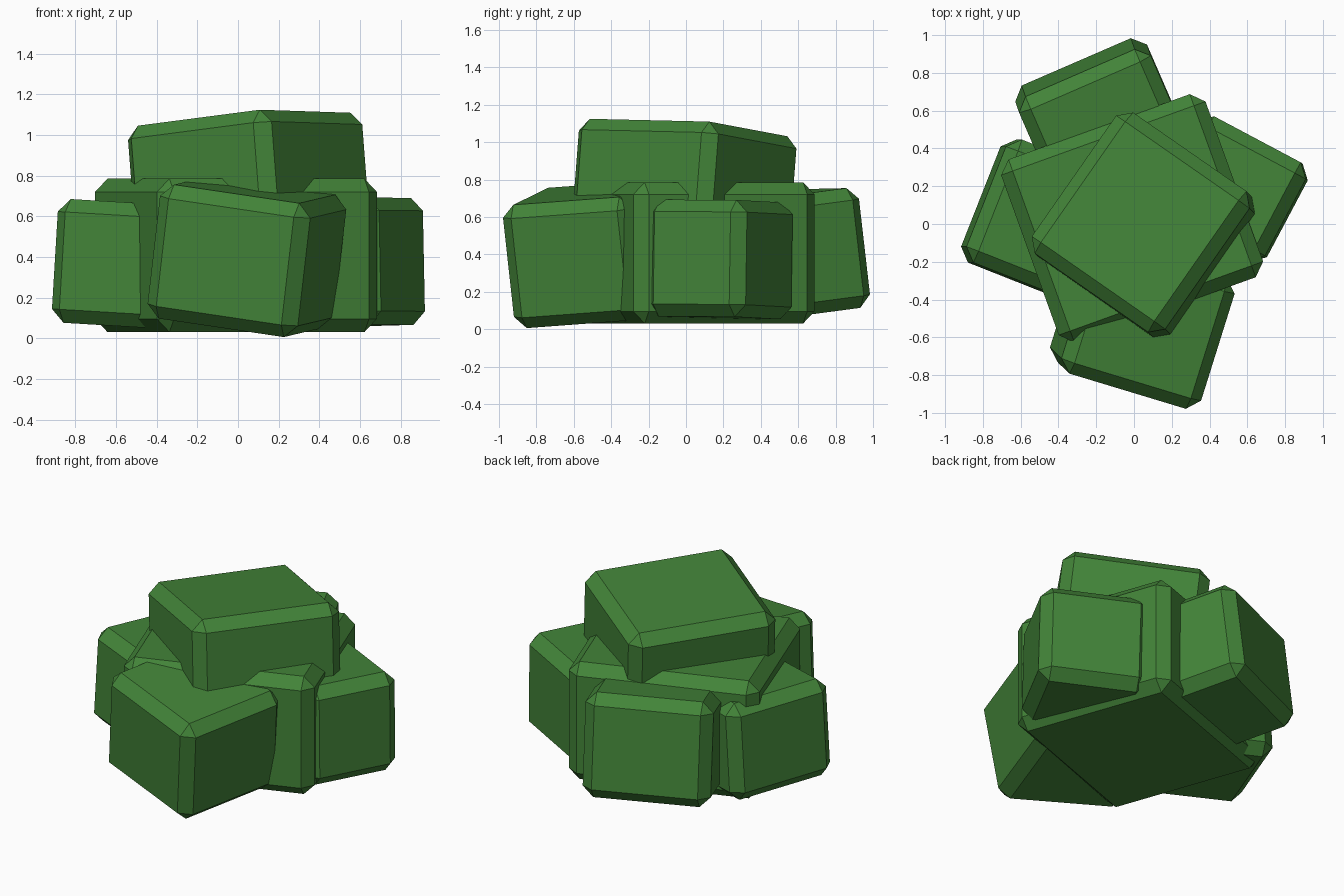
import bpy
from math import radians, cos, sin
from mathutils import Matrix, Vector

cube = bpy.data.objects.get("Cube")
if cube:
    bpy.data.objects.remove(cube, do_unlink=True)

# Leaf green
green = bpy.data.materials.new("leaf_green")
green.use_nodes = True
colour = (0.055, 0.23, 0.04, 1.0)
green.diffuse_color = colour
bsdf = next(n for n in green.node_tree.nodes if n.type == "BSDF_PRINCIPLED")
bsdf.inputs["Base Color"].default_value = colour
bsdf.inputs["Roughness"].default_value = 0.9


def leaf_block(name, centre, size, yaw, lean=(0, 0), chamfer=0.065):
    """Chamfered box turned by yaw, its upright axis tipped towards lean."""
    up = Vector((*lean, 1)).normalized()
    side = Vector((cos(radians(yaw)), sin(radians(yaw)), 0))
    side = (side - up * side.dot(up)).normalized()
    turn = Matrix((side, up.cross(side), up)).transposed()

    bpy.ops.mesh.primitive_cube_add(size=1)
    block = bpy.context.object
    block.name = name
    block.data.transform(Matrix.Diagonal((*size, 1)))
    block.matrix_world = Matrix.Translation(centre) @ turn.to_4x4()
    block.data.materials.append(green)
    bevel = block.modifiers.new("chamfer", "BEVEL")
    bevel.width = chamfer
    bevel.segments = 1
    return block


# Central and crowning clumps
leaf_block("core_foliage", (-0.01, 0.03, 0.408), (1.15, 1.03, 0.755), 19.8)
leaf_block("top_foliage", (0.054, -0.01, 0.77), (0.91, 0.865, 0.62), 55.2, (-0.077, 0.077))

# Clumps around the sides
leaf_block("front_foliage", (0.044, -0.511, 0.402), (0.78, 0.725, 0.667), -17.4, (0.115, -0.11))
leaf_block("back_foliage", (-0.167, 0.533, 0.40), (0.76, 0.65, 0.645), 23.5, (0.04, -0.115))
leaf_block("left_foliage", (0.52, 0.184, 0.373), (0.65, 0.59, 0.625), -28, (-0.02, 0.015))
leaf_block("right_foliage", (-0.495, 0.026, 0.36), (0.65, 0.70, 0.61), -21.5, (0.06, 0))
